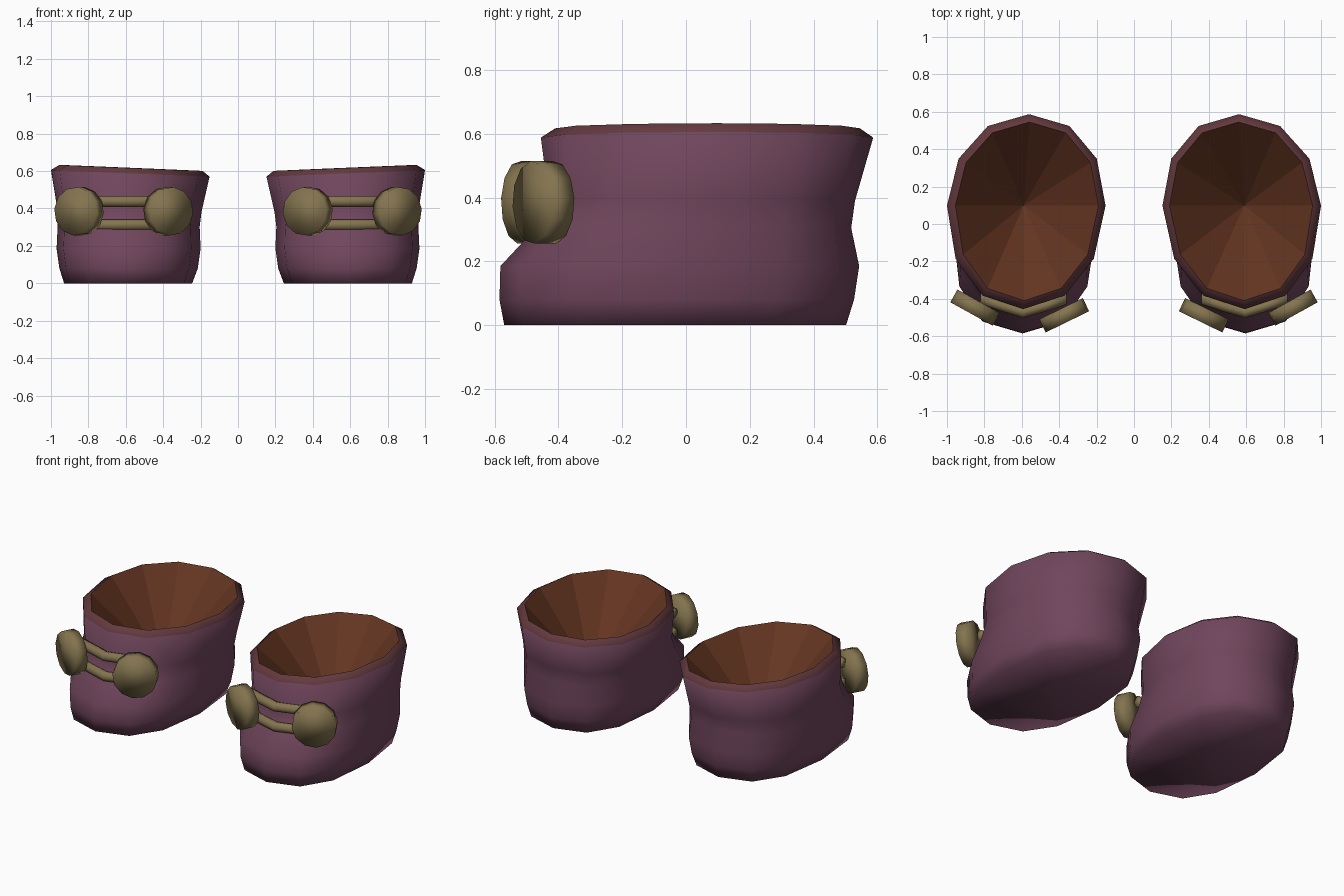
import bpy, bmesh, math
from mathutils import Matrix

if "Cube" in bpy.data.objects:
    bpy.data.objects.remove(bpy.data.objects["Cube"])

SIDES = 12


def material(name, rgb):
    m = bpy.data.materials.new(name)
    m.diffuse_color = (*rgb, 1)
    m.use_nodes = True
    m.node_tree.nodes["Principled BSDF"].inputs["Base Color"].default_value = m.diffuse_color
    return m


PURPLE = material("plum_felt", (0.163, 0.061, 0.108))
RIM = material("dusky_rim", (0.125, 0.041, 0.048))
BROWN = material("brown_lining", (0.127, 0.035, 0.015))
BRASS = material("olive_brass", (0.23, 0.175, 0.078))


def finish(name, bm, mats, smooth):
    """Turn a bmesh of the right-hand part into a mirrored pair."""
    mesh = bpy.data.meshes.new(name)
    for f in bm.faces:
        f.smooth = smooth
    bm.to_mesh(mesh)
    bm.free()
    for m in mats:
        mesh.materials.append(m)
    ob = bpy.data.objects.new(name, mesh)
    bpy.context.collection.objects.link(ob)
    mod = ob.modifiers.new("pair", 'MIRROR')
    mod.use_mirror_merge = False
    return ob


def power(v, p):
    return math.copysign(abs(v) ** p, v) if abs(v) > 1e-6 else 0.0


def ring(bm, z, x0, x1, y0, y1, cy, tilt, p, skew):
    """Twelve-sided rounded oval, widest at cy, with skew and sideways tilt."""
    cx, rx = (x0 + x1) / 2, (x1 - x0) / 2
    verts = []
    for i in range(SIDES):
        a = 2 * math.pi * i / SIDES
        s = power(math.sin(a), p)
        dx = rx * power(math.cos(a), p)
        dy = s * ((y1 - cy) if s > 0 else (cy - y0))
        verts.append(bm.verts.new((cx + dx - skew * dy, cy + dy, z + tilt * dx)))
    return verts


def bridge(bm, lower, upper, mat=0):
    for i in range(SIDES):
        j = (i + 1) % SIDES
        f = bm.faces.new((lower[i], lower[j], upper[j], upper[i]))
        f.material_index = mat


def fan(bm, loop, centre, flip):
    c = bm.verts.new(centre)
    for i in range(SIDES):
        a, b = loop[i], loop[(i + 1) % SIDES]
        bm.faces.new((b, a, c) if flip else (a, b, c))


# z, inner x, outer x, front y, back y, widest y, tilt, roundness, skew
PROFILE = [
    (0.00, 0.245, 0.930, -0.570, 0.502, -0.03, 0.00, 0.82, 0.02),
    (0.08, 0.215, 0.955, -0.585, 0.527, -0.03, 0.00, 0.82, 0.02),
    (0.185, 0.200, 0.970, -0.582, 0.543, -0.01, 0.00, 0.82, 0.02),
    (0.305, 0.205, 0.964, -0.470, 0.518, 0.03, 0.01, 0.82, 0.02),
    (0.39, 0.195, 0.966, -0.430, 0.530, 0.06, 0.02, 0.85, 0.025),
]
OUTER = (0.588, 0.152, 1.000, -0.455, 0.587, 0.098, 0.042, 0.96, 0.03)
INNER = (0.617, 0.190, 0.955, -0.410, 0.545, 0.098, 0.042, 0.96, 0.03)

# Boot body with sole and rolled top rim
bm = bmesh.new()
rings = [ring(bm, *p) for p in PROFILE + [OUTER, INNER]]
for k, (lo, hi) in enumerate(zip(rings, rings[1:])):
    bridge(bm, lo, hi, 1 if k == len(rings) - 2 else 0)
fan(bm, rings[0], (0.587, -0.035, 0), True)
finish("boot_body", bm, (PURPLE, RIM), True)

# Funnel-shaped lining
bm = bmesh.new()
fan(bm, ring(bm, *INNER), (0.59, 0.10, 0.17), False)
finish("boot_lining", bm, (BROWN,), False)

# Round buttons at the front
for name, pos, turn in (("outer_button", (0.850, -0.447, 0.385), 29),
                        ("inner_button", (0.373, -0.488, 0.385), -26)):
    bm = bmesh.new()
    place = (Matrix.Translation(pos) @ Matrix.Rotation(math.radians(turn), 4, 'Z')
             @ Matrix.Rotation(math.radians(90), 4, 'X')
             @ Matrix.Rotation(math.radians(6), 4, 'Z'))
    bmesh.ops.create_cone(bm, cap_ends=True, segments=12, radius1=0.13,
                          radius2=0.13, depth=0.078, matrix=place)
    finish(name, bm, (BRASS,), True)

# Cords joining the buttons
CORD_R = 0.03
for name, z in (("upper_cord", 0.438), ("lower_cord", 0.312)):
    bm = bmesh.new()
    path = [(0.36, -0.40), (0.47, -0.437), (0.595, -0.473), (0.71, -0.437), (0.82, -0.40)]
    loops = []
    for x, y in path:
        loops.append([bm.verts.new((x, y + CORD_R * math.cos(k * math.pi / 4),
                                    z + CORD_R * math.sin(k * math.pi / 4)))
                      for k in range(8)])
    for a, b in zip(loops, loops[1:]):
        for k in range(8):
            bm.faces.new((a[k], a[(k + 1) % 8], b[(k + 1) % 8], b[k]))
    bm.faces.new(loops[0][::-1])
    bm.faces.new(loops[-1])
    bmesh.ops.recalc_face_normals(bm, faces=bm.faces[:])
    finish(name, bm, (BRASS,), True)
